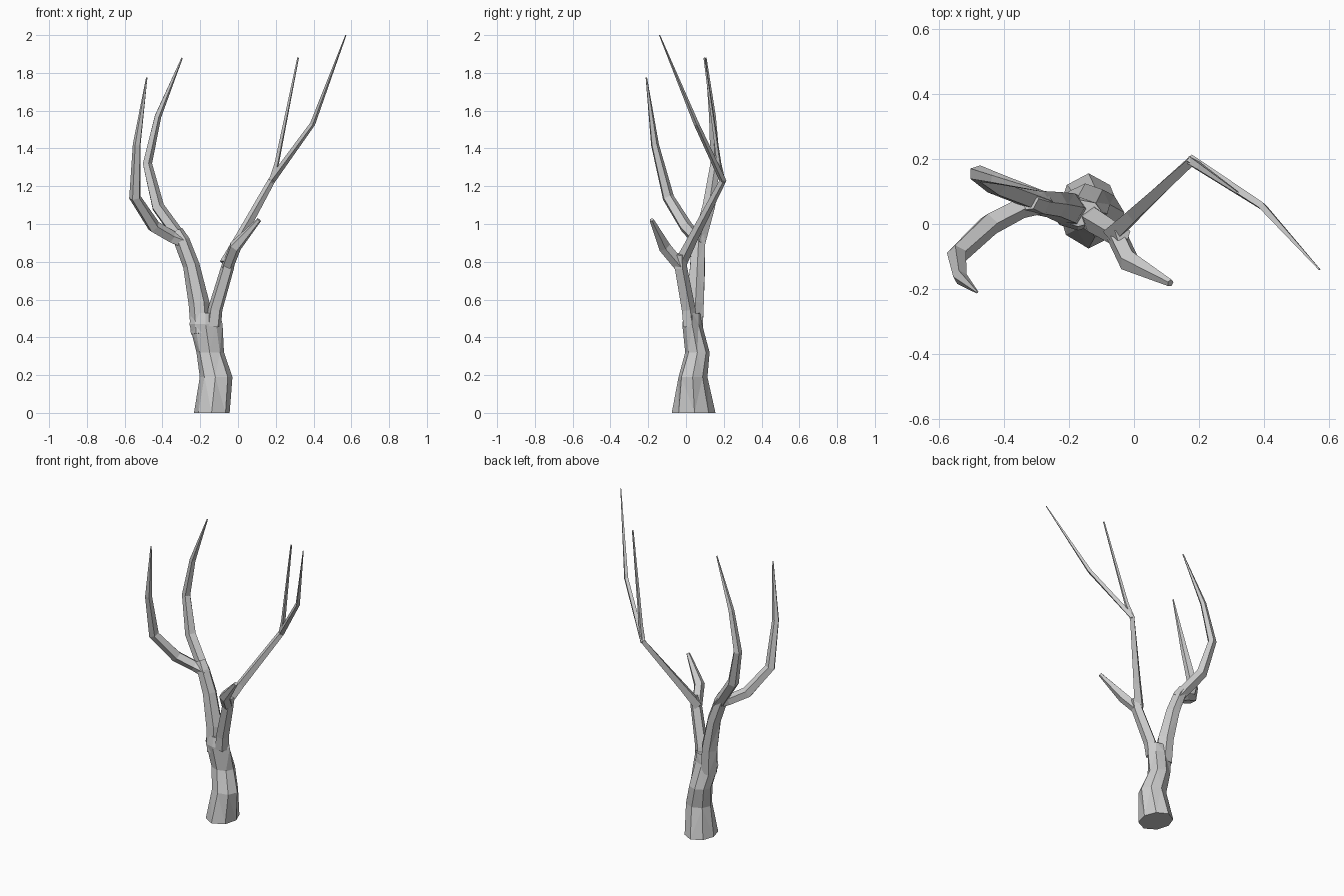
import bpy, bmesh, math, random
from mathutils import Vector

random.seed(4)


def tube(name, points, sides=5, jitter=0.0, turn=0.0, flat=False):
    """Low-poly limb. points: (x, y, z, rx, ry), one ring of vertices per point."""
    bm = bmesh.new()
    centres = [Vector(p[:3]) for p in points]
    rings = []
    for i, p in enumerate(points):
        before = centres[max(i - 1, 0)]
        after = centres[min(i + 1, len(points) - 1)]
        t = Vector((0, 0, 1)) if flat else (after - before).normalized()
        u = Vector((1, 0, 0))
        u = (u - t * u.dot(t)).normalized()
        v = t.cross(u)
        ring = []
        for k in range(sides):
            a = 2 * math.pi * k / sides + turn
            s = 1 + random.uniform(-jitter, jitter)
            ring.append(bm.verts.new(centres[i] + s * (u * p[3] * math.cos(a) + v * p[4] * math.sin(a))))
        rings.append(ring)
    for lo, hi in zip(rings, rings[1:]):
        for k in range(sides):
            j = (k + 1) % sides
            bm.faces.new((lo[k], lo[j], hi[j], hi[k]))
    bm.faces.new(rings[0][::-1])
    bm.faces.new(rings[-1])
    if jitter:
        bmesh.ops.triangulate(bm, faces=[f for f in bm.faces if len(f.verts) == 4])
    bmesh.ops.recalc_face_normals(bm, faces=bm.faces)
    mesh = bpy.data.meshes.new(name)
    bm.to_mesh(mesh)
    bm.free()
    ob = bpy.data.objects.new(name, mesh)
    bpy.context.collection.objects.link(ob)
    return ob


def limb(name, points, **kw):
    return tube(name, [(x, y, z, r, r) for x, y, z, r in points], **kw)


# Gnarled trunk, flared at the ground
tube("trunk", [
    (-0.14, 0.045, 0.0, 0.10, 0.113),
    (-0.12, 0.035, 0.19, 0.087, 0.078),
    (-0.15, 0.06, 0.32, 0.072, 0.062),
    (-0.172, 0.032, 0.47, 0.085, 0.052),
    (-0.172, 0.035, 0.53, 0.07, 0.04),
], sides=8, jitter=0.08, flat=True)

# Left main limb and its two upswept branches
limb("left_limb", [
    (-0.195, 0.04, 0.42, 0.055), (-0.207, 0.05, 0.58, 0.054),
    (-0.248, 0.06, 0.78, 0.045), (-0.297, 0.066, 0.91, 0.041),
    (-0.325, 0.075, 0.96, 0.034),
], sides=6, jitter=0.06)
limb("left_inner_branch", [
    (-0.28, 0.065, 0.89, 0.036), (-0.425, 0.12, 1.09, 0.035),
    (-0.482, 0.155, 1.32, 0.027), (-0.425, 0.14, 1.57, 0.019),
    (-0.296, 0.105, 1.88, 0.004),
])
limb("left_outer_branch", [
    (-0.28, 0.065, 0.90, 0.034), (-0.35, 0.05, 0.93, 0.034), (-0.445, 0.0, 0.985, 0.036),
    (-0.545, -0.095, 1.14, 0.032), (-0.535, -0.165, 1.42, 0.022),
    (-0.483, -0.21, 1.775, 0.004),
], turn=0.5)

# Right main limb, short stub and long forked branch
limb("right_limb", [
    (-0.13, 0.02, 0.46, 0.042), (-0.12, 0.01, 0.55, 0.04),
    (-0.055, -0.03, 0.77, 0.036), (-0.035, -0.03, 0.84, 0.026),
], turn=0.3)
limb("short_stub", [
    (-0.058, -0.025, 0.77, 0.033), (-0.015, -0.115, 0.88, 0.034),
    (0.112, -0.182, 1.022, 0.012),
])
limb("right_branch", [
    (-0.065, -0.03, 0.79, 0.034), (0.0, 0.03, 0.91, 0.027),
    (0.178, 0.195, 1.23, 0.019), (0.395, 0.055, 1.53, 0.014),
    (0.571, -0.14, 2.0, 0.003),
], sides=4)
limb("right_twig", [
    (0.175, 0.195, 1.22, 0.016), (0.205, 0.175, 1.32, 0.013), (0.318, 0.097, 1.88, 0.005),
], sides=4, turn=0.4)
